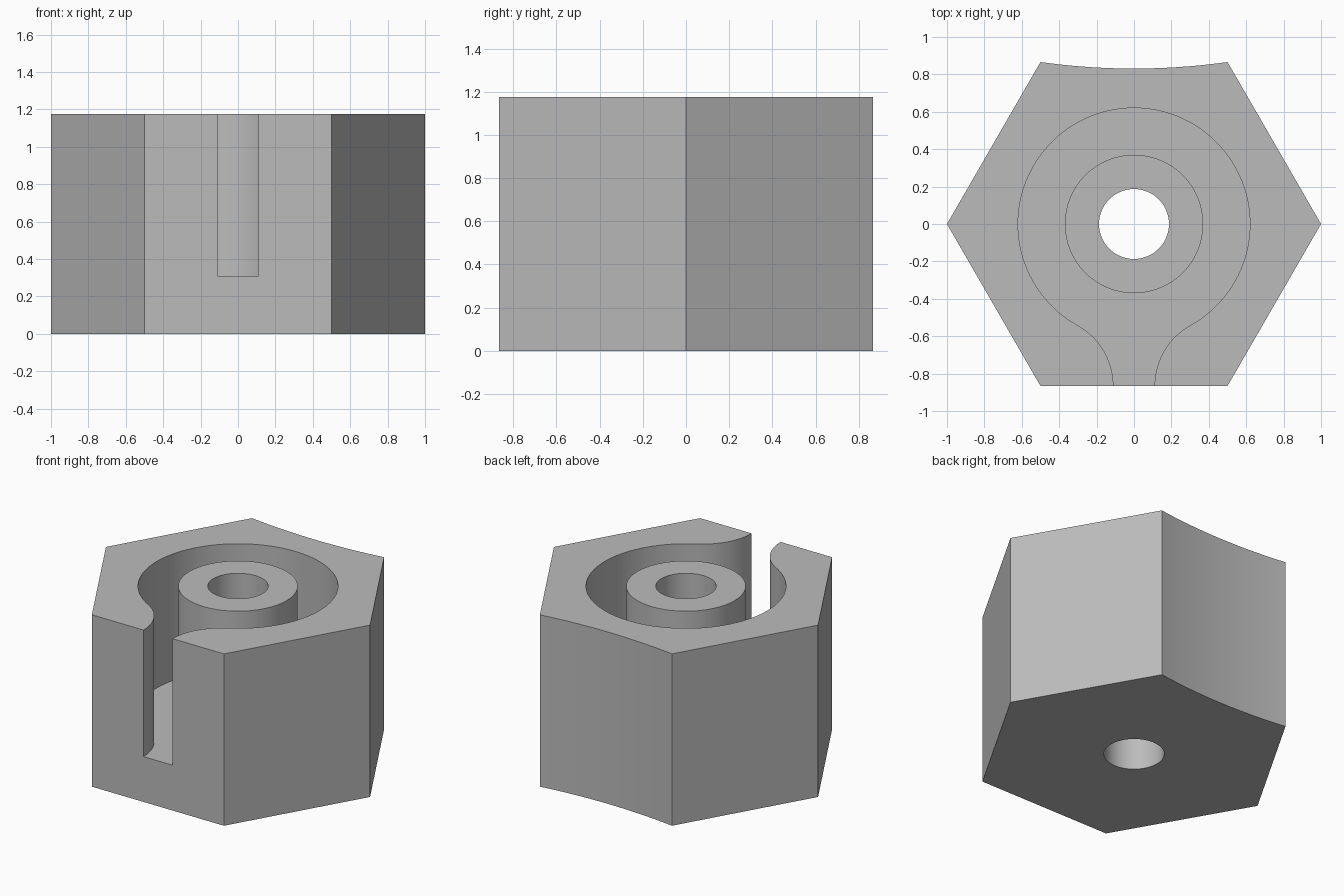
import bpy, bmesh
from math import sin, cos, pi, radians, sqrt, asin, atan2

if "Cube" in bpy.data.objects:
    bpy.data.objects.remove(bpy.data.objects["Cube"])

HEIGHT, FLOOR = 1.176, 0.31
POCKET_R, BOSS_R, BORE_R = 0.62, 0.37, 0.187
SLOT, SAG, FRONT = 0.11, 0.035, sqrt(3) / 2

grey = bpy.data.materials.new("plain grey")
grey.use_nodes = True
grey.diffuse_color = (0.5, 0.5, 0.5, 1)
grey.node_tree.nodes["Principled BSDF"].inputs["Base Color"].default_value = grey.diffuse_color


def arc(cx, cy, r, a, b, n):
    """Points along an arc from angle a to angle b."""
    return [(cx + r * cos(a + (b - a) * i / n), cy + r * sin(a + (b - a) * i / n))
            for i in range(n + 1)]


def prism(name, outline, z0, z1):
    """Extrude a closed counter-clockwise outline from z0 to z1."""
    bm = bmesh.new()
    face = bm.faces.new([bm.verts.new((x, y, z0)) for x, y in outline])
    top = bmesh.ops.extrude_face_region(bm, geom=[face])["geom"]
    bmesh.ops.translate(bm, vec=(0, 0, z1 - z0),
                        verts=[v for v in top if isinstance(v, bmesh.types.BMVert)])
    bmesh.ops.recalc_face_normals(bm, faces=bm.faces)
    mesh = bpy.data.meshes.new(name)
    bm.to_mesh(mesh)
    bm.free()
    mesh.materials.append(grey)
    obj = bpy.data.objects.new(name, mesh)
    bpy.context.collection.objects.link(obj)
    return obj


def combine(target, tool, operation):
    """Apply a boolean and remove the tool."""
    mod = target.modifiers.new(operation, "BOOLEAN")
    mod.operation, mod.object, mod.solver = operation, tool, "EXACT"
    bpy.context.view_layer.objects.active = target
    bpy.ops.object.modifier_apply(modifier=mod.name)
    bpy.data.objects.remove(tool)


# Hexagonal block with a shallow hollow in the back face
back_r = (0.25 + SAG ** 2) / (2 * SAG)
half = asin(0.5 / back_r)
back = arc(0, FRONT - SAG + back_r, back_r, -pi / 2 + half, -pi / 2 - half, 24)
body = prism("hex_body", [(-1, 0), (-0.5, -FRONT), (0.5, -FRONT), (1, 0)] + back, 0, HEIGHT)

# Round pocket flowing through fillets into the front slot
fillet = (SLOT ** 2 + FRONT ** 2 - POCKET_R ** 2) / (2 * (POCKET_R - SLOT))
cx = SLOT + fillet
meet = atan2(-FRONT, cx)
right = arc(cx, -FRONT, fillet, pi, meet + pi, 20)
left = [(-x, y) for x, y in reversed(right)]
ring = arc(0, 0, POCKET_R, meet, pi - meet, 96)[1:-1]
mouth = [(-SLOT, -1), (SLOT, -1)]
combine(body, prism("pocket_cutter", mouth + right + ring + left, FLOOR, HEIGHT + 0.2), "DIFFERENCE")

# Central boss and through bore
circle = lambda r, n: arc(0, 0, r, 0, 2 * pi, n)[:-1]
combine(body, prism("boss", circle(BOSS_R, 96), FLOOR - 0.1, HEIGHT), "UNION")
combine(body, prism("bore_cutter", circle(BORE_R, 72), -0.2, HEIGHT + 0.2), "DIFFERENCE")

# Smooth curved walls, crisp edges
bpy.ops.object.select_all(action="DESELECT")
body.select_set(True)
bpy.context.view_layer.objects.active = body
bpy.ops.object.shade_smooth_by_angle(angle=radians(30))
